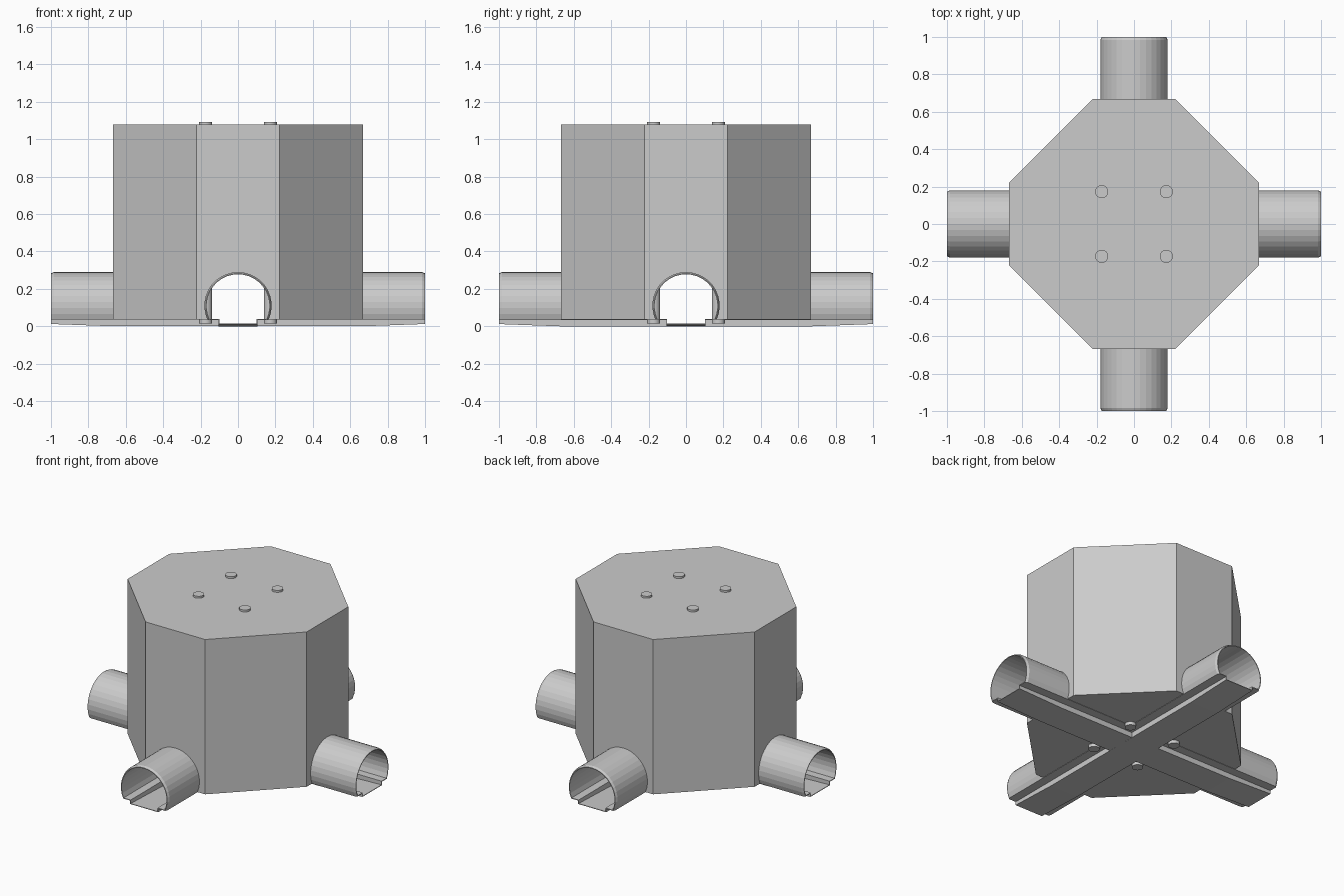
import bpy, bmesh
from math import sin, cos, pi, asin
from mathutils import Matrix

if "Cube" in bpy.data.objects:
    bpy.data.objects.remove(bpy.data.objects["Cube"])

CZ = 0.11  # height of the pipe axis


def make_object(name, bm):
    bmesh.ops.recalc_face_normals(bm, faces=bm.faces)
    mesh = bpy.data.meshes.new(name)
    bm.to_mesh(mesh)
    bm.free()
    obj = bpy.data.objects.new(name, mesh)
    bpy.context.collection.objects.link(obj)
    return obj


def profile(r, ledge, half, floor, n=22):
    # keyhole section: round arch on two ledges with a gutter below
    a = asin((CZ - ledge) / r)
    arc = [(r * cos(-a + (pi + 2 * a) * i / n), CZ + r * sin(-a + (pi + 2 * a) * i / n))
           for i in range(n + 1)]
    return arc + [(-half, ledge), (-half, floor), (half, floor), (half, ledge)]


def bar(name, stations, ledge, half, angle):
    # loft the section along y; stations are (y, radius, floor height)
    bm = bmesh.new()
    rings = []
    for y, r, floor in stations:
        rings.append([bm.verts.new((x, y, z)) for x, z in profile(r, ledge, half, floor)])
    n = len(rings[0])
    for a, b in zip(rings, rings[1:]):
        for i in range(n):
            j = (i + 1) % n
            bm.faces.new((a[i], a[j], b[j], b[i]))
    bm.faces.new(rings[0])
    bm.faces.new(rings[-1])
    bm.transform(Matrix.Rotation(angle, 4, 'Z'))
    return make_object(name, bm)


def mirrored(half):
    return [(-y, r, f) for y, r, f in reversed(half)] + half


def boolean(target, tool, operation):
    mod = target.modifiers.new("join", 'BOOLEAN')
    mod.operation, mod.solver, mod.object = operation, 'EXACT', tool
    bpy.context.view_layer.objects.active = target
    bpy.ops.object.modifier_apply(modifier=mod.name)
    bpy.data.objects.remove(tool)


# Octagonal chamber block
A, B = 0.667, 0.222
bm = bmesh.new()
outline = [(A, -B), (A, B), (B, A), (-B, A), (-A, B), (-A, -B), (-B, -A), (B, -A)]
face = bm.faces.new([bm.verts.new((x, y, 0.037)) for x, y in outline])
top = bmesh.ops.extrude_face_region(bm, geom=[face])['geom']
bmesh.ops.translate(bm, vec=(0, 0, 1.043),
                    verts=[v for v in top if isinstance(v, bmesh.types.BMVert)])
chamber = make_object("chamber", bm)

# Crossing pipes with gutters, slightly chamfered at the mouths
for k in range(2):
    e = 0.0004 * k
    outer = mirrored([(A, 0.18, e), (0.985, 0.18, 0.0115 + e), (1.0, 0.173, 0.012 + e)])
    boolean(chamber, bar("pipe", outer, 0.035 + e, 0.104 + e, k * pi / 2), 'UNION')

# Hollow out both pipe runs
for k in range(2):
    e = 0.0004 * k
    inner = mirrored([(A, 0.168, 0.004 + e), (1.03, 0.168, 0.017 + e)])
    boolean(chamber, bar("bore", inner, 0.040 + e, 0.1 + e, k * pi / 2), 'DIFFERENCE')

# Long bolts through the block, ends showing above and below
for i, (sx, sy) in enumerate([(1, 1), (-1, 1), (-1, -1), (1, -1)]):
    bm = bmesh.new()
    bmesh.ops.create_cone(bm, cap_ends=True, segments=24, radius1=0.035, radius2=0.035,
                          depth=1.078,
                          matrix=Matrix.Translation((0.173 * sx, 0.173 * sy, 0.554)))
    make_object(f"bolt_{i + 1}", bm)

# Keep corners crisp, round parts soft
bpy.ops.object.select_all(action='DESELECT')
for obj in bpy.data.objects:
    obj.select_set(True)
    if obj.name.startswith("bolt"):
        bpy.context.view_layer.objects.active = obj
chamber.select_set(False)
bpy.ops.object.shade_smooth_by_angle(angle=0.6)
